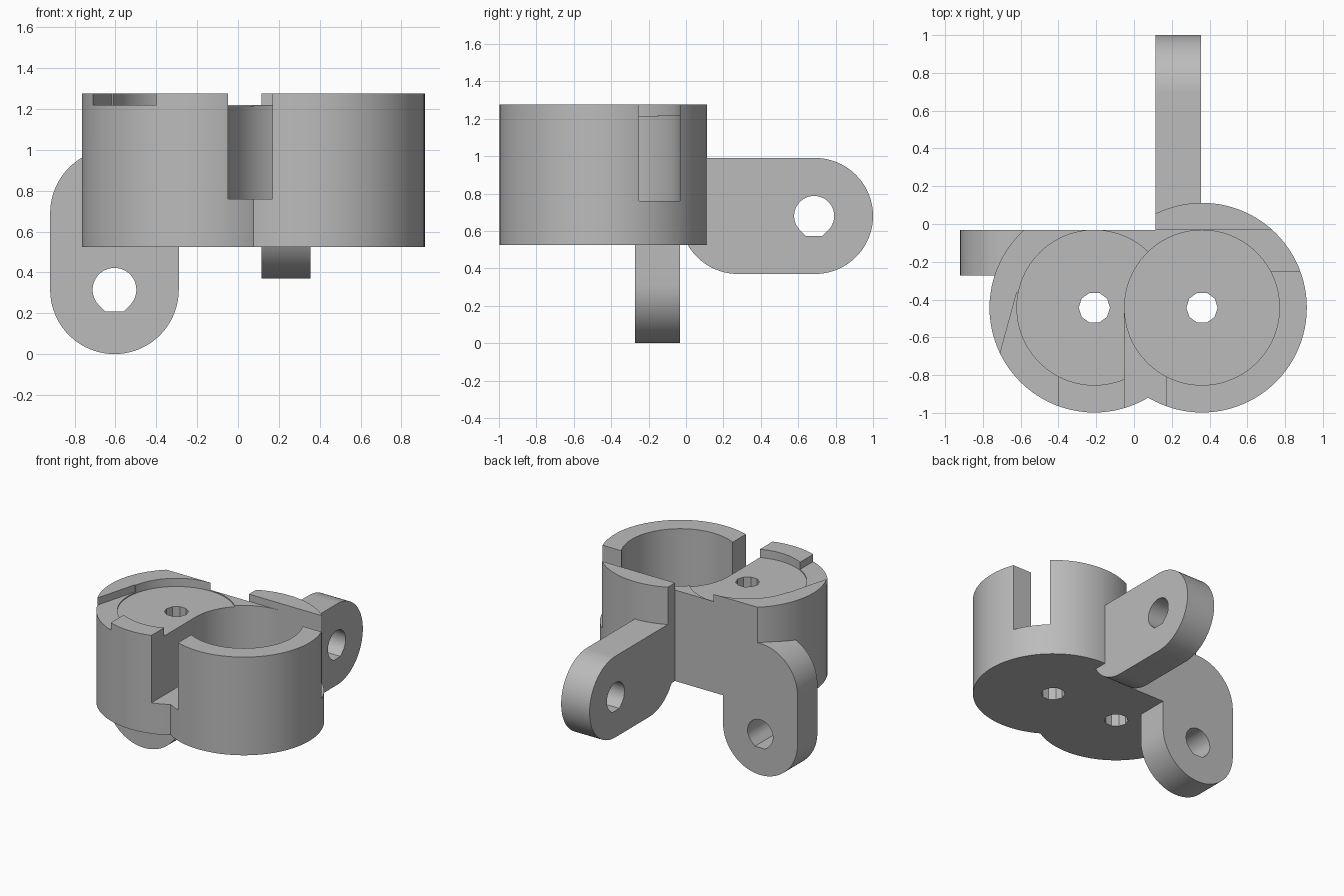
import bpy, bmesh
from math import cos, sin, radians, tan
from mathutils import Vector

if "Cube" in bpy.data.objects:
    bpy.data.objects.remove(bpy.data.objects["Cube"])

grey = bpy.data.materials.new("plain_grey")
grey.use_nodes = True
grey.diffuse_color = (0.5, 0.5, 0.5, 1)
grey.node_tree.nodes["Principled BSDF"].inputs["Base Color"].default_value = (0.5, 0.5, 0.5, 1)

AXES = {"x": lambda a, b, d: (d, a, b),
        "y": lambda a, b, d: (a, d, b),
        "z": lambda a, b, d: (a, b, d)}


def arc(cx, cy, r, start, end, n):
    return [(cx + r * cos(radians(start + (end - start) * i / n)),
             cy + r * sin(radians(start + (end - start) * i / n))) for i in range(n + 1)]


def circle(cx, cy, r, n=96):
    return arc(cx, cy, r, 0, 360, n)[:-1]


def rect(a0, a1, b0, b1):
    return [(a0, b0), (a1, b0), (a1, b1), (a0, b1)]


def prism(name, points, lo, hi, axis="z"):
    """Extrude a flat outline along an axis."""
    bm = bmesh.new()
    place = AXES[axis]
    face = bm.faces.new([bm.verts.new(place(a, b, lo)) for a, b in points])
    out = bmesh.ops.extrude_face_region(bm, geom=[face])
    shift = Vector(place(0, 0, hi - lo))
    bmesh.ops.translate(bm, vec=shift, verts=[g for g in out["geom"] if isinstance(g, bmesh.types.BMVert)])
    bmesh.ops.recalc_face_normals(bm, faces=bm.faces)
    mesh = bpy.data.meshes.new(name)
    bm.to_mesh(mesh)
    bm.free()
    mesh.materials.append(grey)
    obj = bpy.data.objects.new(name, mesh)
    bpy.context.collection.objects.link(obj)
    return obj


def combine(target, tool, operation="DIFFERENCE"):
    """Apply a boolean and discard the tool object."""
    tool.hide_render = True
    mod = target.modifiers.new("cut", "BOOLEAN")
    mod.operation, mod.solver, mod.object = operation, "EXACT", tool
    bpy.context.view_layer.objects.active = target
    bpy.ops.object.modifier_apply(modifier=mod.name)
    bpy.data.objects.remove(tool)


def bolt_hole(cx, cz, r=0.107):
    """Round hole outline with a flattened, chamfered bottom."""
    w = r * tan(radians(22.5))
    return arc(cx, cz, r, -45, 225, 40) + [(cx - w, cz - r), (cx + w, cz - r)]


LEFT, RIGHT, CY, BACK = -0.21, 0.36, -0.443, -0.032
OUTER, INNER, BASE, TOP, OVER = 0.555, 0.41, 0.525, 1.275, 1.5
STEP, LOW = 1.22, 0.76

# Twin round body
body = prism("twin_holder_body", circle(RIGHT, CY, OUTER), BASE, TOP)
combine(body, prism("second_round", circle(LEFT, CY, OUTER), BASE, TOP), "UNION")

# Recesses, rim gaps, wall slots, floor holes and flat back
cuts = [
    ("shallow_seat", circle(LEFT, CY, INNER), 1.212, OVER),
    ("rim_gap", [(-0.62, -0.36), (-0.822, -1.1), (-0.4, -1.1), (-0.4, -0.44)], STEP, OVER),
    ("centre_gap", rect(LEFT, RIGHT, CY, BACK), STEP, OVER),
    ("deep_cup", circle(RIGHT, CY, INNER), LOW - 0.01, OVER),
    ("front_slot", rect(-0.05, 0.17, -1.1, CY), LOW, OVER),
    ("side_slot", rect(RIGHT, 1.1, -0.25, BACK), LOW, OVER),
    ("seat_hole", circle(LEFT, CY, 0.083, 10), 0.3, OVER),
    ("cup_hole", circle(RIGHT, CY, 0.083, 10), 0.3, OVER),
    ("flat_back", rect(-1.1, 0.115, BACK, 0.4), 0.3, OVER),
]
for name, outline, lo, hi in cuts:
    combine(body, prism(name, outline, lo, hi))

# Rear mounting arm, square at its upper root and round elsewhere
arm_outline = ([(BACK, 0.99)] + arc(0.69, 0.68, 0.31, 90, -90, 40)
               + arc(0.278, 0.68, 0.31, -90, -180, 20))
arm = prism("rear_mounting_arm", arm_outline, 0.115, 0.355, "x")
combine(arm, prism("arm_hole", bolt_hole(0.685, 0.68), 0, 0.5, "x"))

# Hanging mounting plate with round ends
plate_outline = arc(-0.605, 0.315, 0.315, 180, 360, 40) + arc(-0.605, 0.69, 0.315, 0, 180, 40)
plate = prism("side_mounting_plate", plate_outline, -0.272, BACK, "y")
combine(plate, prism("plate_hole", bolt_hole(-0.605, 0.315), -0.5, 0.3, "y"))

# Smooth round walls with crisp edges
for obj in (body, arm, plate):
    bpy.ops.object.select_all(action="DESELECT")
    obj.select_set(True)
    bpy.context.view_layer.objects.active = obj
    bpy.ops.object.shade_smooth_by_angle(angle=radians(25))
